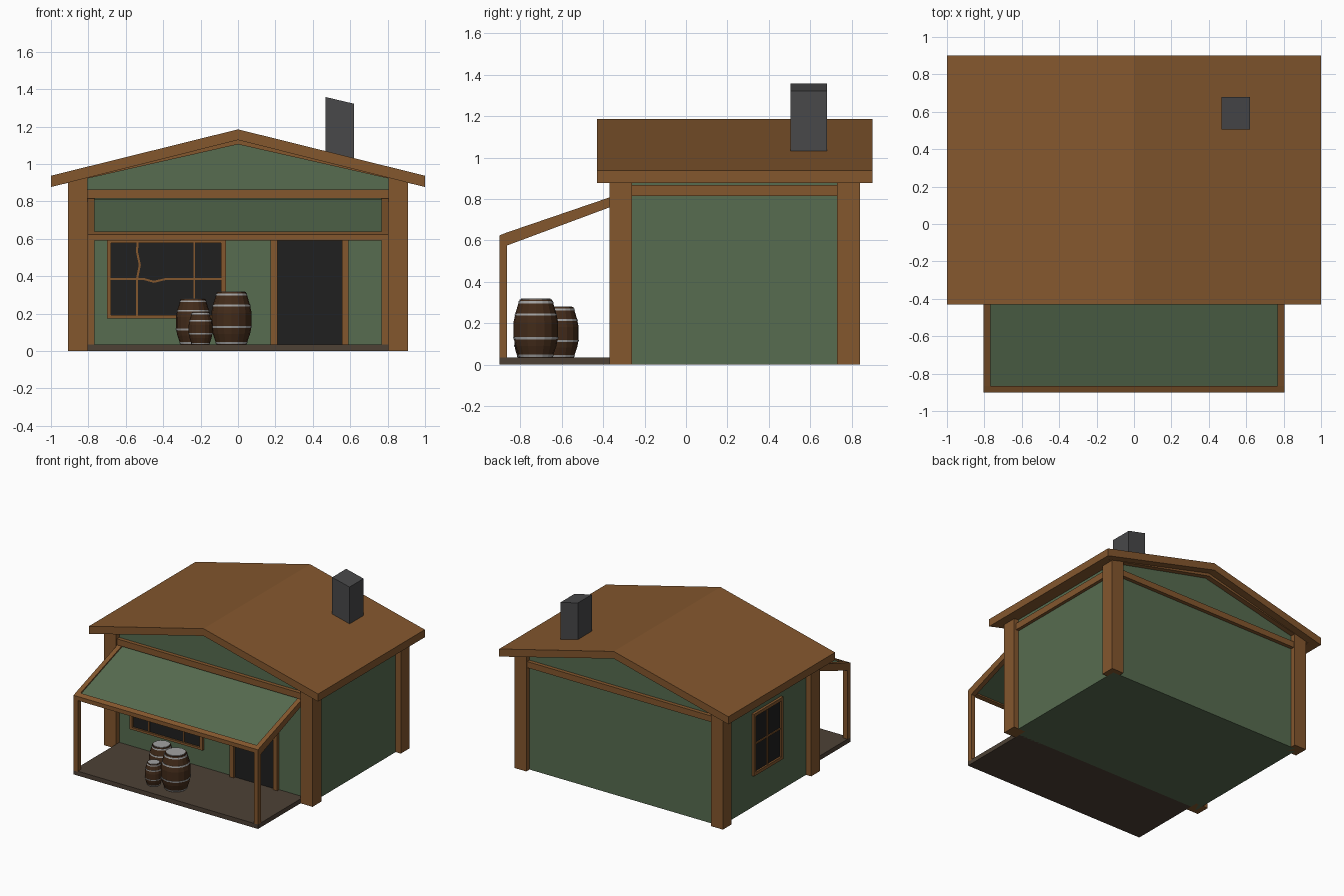
import bpy, bmesh
from math import cos, sin, pi
from mathutils import Vector

if "Cube" in bpy.data.objects:
    bpy.data.objects.remove(bpy.data.objects["Cube"])


def material(name, r, g, b):
    m = bpy.data.materials.new(name)
    m.diffuse_color = (r, g, b, 1)
    m.use_nodes = True
    m.node_tree.nodes["Principled BSDF"].inputs["Base Color"].default_value = m.diffuse_color
    return m


WOOD = material("timber", 0.23, 0.095, 0.027)
GREEN = material("green_plaster", 0.095, 0.15, 0.08)
DARK = material("dark_opening", 0.014, 0.014, 0.014)
DECK = material("deck_boards", 0.075, 0.053, 0.036)
STONE = material("chimney_stone", 0.065, 0.065, 0.068)
STAVE = material("barrel_wood", 0.055, 0.024, 0.010)
IRON = material("hoop_metal", 0.36, 0.36, 0.36)


def finish(name, bm, mat):
    bmesh.ops.recalc_face_normals(bm, faces=bm.faces)
    me = bpy.data.meshes.new(name)
    bm.to_mesh(me)
    bm.free()
    me.materials.append(mat)
    ob = bpy.data.objects.new(name, me)
    bpy.context.collection.objects.link(ob)
    return ob


def prism(name, pts, axis, a, b, mat):
    """Extrude a 2D profile from a to b; axis 'x' takes (y,z) points, 'y' takes (x,z)."""
    bm = bmesh.new()
    at = (lambda p: (a, p[0], p[1])) if axis == 'x' else (lambda p: (p[0], a, p[1]))
    face = bm.faces.new([bm.verts.new(at(p)) for p in pts])
    new = bmesh.ops.extrude_face_region(bm, geom=[face])['geom']
    move = Vector((b - a, 0, 0)) if axis == 'x' else Vector((0, b - a, 0))
    bmesh.ops.translate(bm, vec=move, verts=[v for v in new if isinstance(v, bmesh.types.BMVert)])
    return finish(name, bm, mat)


def box(name, x0, x1, y0, y1, z0, z1, mat):
    return prism(name, [(x0, z0), (x1, z0), (x1, z1), (x0, z1)], 'y', y0, y1, mat)


def strip(name, path, w, y0, y1, mat, upright):
    """Thin bar following a bent path on the front wall."""
    d = (w / 2, 0) if upright else (0, w / 2)
    side_a = [(x + d[0], z + d[1]) for x, z in path]
    side_b = [(x - d[0], z - d[1]) for x, z in reversed(path)]
    return prism(name, side_a + side_b, 'y', y0, y1, mat)


# House body with gable ends
prism("house_walls", [(-.865, 0), (.865, 0), (.865, .912), (0, 1.125), (-.865, .912)],
      'y', -.33, .80, GREEN)

# Roof: bevelled shell, plus the lining that sits behind the front edge
prism("roof", [(-1, .877), (-1, .937), (0, 1.185), (1, .937), (1, .877), (0, 1.128)],
      'y', -.43, .90, WOOD)
prism("roof_lining", [(-1, .878), (0, 1.13), (1, .878), (0, 1.105)], 'y', -.37, .84, WOOD)

# Corner posts and wall-top beams
for sx, side in ((-1, "left"), (1, "right")):
    for y0, end in ((-.37, "front"), (.73, "back")):
        xs = sorted((sx * .805, sx * .91))
        prism(f"{end}_{side}_corner_post",
              [(sx * .805, 0), (sx * .91, 0), (sx * .91, .91), (sx * .805, .935)],
              'y', y0, y0 + .11, WOOD)
    xs = sorted((sx * .85, sx * .89))
    box(f"{side}_wall_beam", *xs, -.27, .74, .815, .868, WOOD)
box("front_gable_beam", -.81, .81, -.36, -.32, .815, .863, WOOD)
box("back_gable_beam", -.81, .81, .79, .83, .815, .863, WOOD)

# Chimney with slanted top
prism("chimney", [(.468, 1.0), (.62, 1.0), (.62, 1.322), (.468, 1.358)], 'y', .505, .68, STONE)

# Porch deck, posts and sloping awning
box("porch_deck", -.805, .805, -.90, -.32, 0, .035, DECK)
for sx, side in ((-1, "left"), (1, "right")):
    xs = sorted((sx * .768, sx * .805))
    box(f"{side}_porch_post", *xs, -.90, -.863, .03, .60, WOOD)
    prism(f"{side}_awning_rail",
          [(-.90, .57), (-.90, .624), (-.865, .638), (-.335, .819), (-.335, .772), (-.865, .575)],
          'x', *xs, WOOD)
prism("awning_front_rail", [(-.90, .592), (-.90, .624), (-.865, .638), (-.865, .597)],
      'x', -.805, .805, WOOD)
prism("awning_panel", [(-.868, .607), (-.868, .627), (-.325, .812), (-.325, .792)],
      'x', -.772, .772, GREEN)

# Front window: pane, frame and bent glazing bars
box("front_window_pane", -.69, -.08, -.336, -.32, .185, .585, DARK)
box("front_window_top", -.70, -.065, -.35, -.32, .577, .60, WOOD)
box("front_window_sill", -.70, -.065, -.35, -.32, .175, .193, WOOD)
box("front_window_left_jamb", -.70, -.678, -.35, -.32, .175, .60, WOOD)
box("front_window_right_jamb", -.09, -.065, -.35, -.32, .175, .60, WOOD)
strip("bent_upright_bar", [(-.54, .19), (-.54, .385), (-.525, .46), (-.54, .53), (-.537, .58)],
      .011, -.343, -.33, WOOD, True)
strip("straight_upright_bar", [(-.235, .19), (-.235, .58)], .008, -.343, -.33, WOOD, True)
strip("bent_cross_bar", [(-.68, .384), (-.50, .384), (-.45, .37), (-.39, .384), (-.08, .384)],
      .011, -.343, -.33, WOOD, False)

# Door opening and frame
box("door_opening", .20, .565, -.337, -.32, .03, .64, DARK)
box("door_left_jamb", .175, .21, -.355, -.32, .03, .67, WOOD)
box("door_right_jamb", .555, .59, -.355, -.32, .03, .67, WOOD)
box("door_lintel", .21, .555, -.355, -.32, .635, .67, WOOD)

# Left wall window
box("side_window_pane", -.871, -.85, .06, .41, .26, .73, DARK)
for n, (y0, y1, z0, z1) in {
        "front_jamb": (.05, .075, .25, .74), "back_jamb": (.39, .415, .25, .74),
        "top": (.05, .415, .715, .74), "sill": (.05, .415, .25, .275)}.items():
    box("side_window_" + n, -.885, -.85, y0, y1, z0, z1, WOOD)
box("side_window_upright_bar", -.878, -.85, .226, .239, .26, .73, WOOD)
box("side_window_cross_bar", -.878, -.85, .06, .41, .489, .501, WOOD)


def lathe(name, profile, x, y, mat, sides=16):
    """Closed faceted solid from (radius, z) rings."""
    bm = bmesh.new()
    rings = [[bm.verts.new((x + r * cos(2 * pi * i / sides), y + r * sin(2 * pi * i / sides), z))
              for i in range(sides)] for r, z in profile]
    for lo, hi in zip(rings, rings[1:]):
        for i in range(sides):
            j = (i + 1) % sides
            bm.faces.new((lo[i], lo[j], hi[j], hi[i]))
    bm.faces.new(rings[0])
    bm.faces.new(rings[-1])
    return finish(name, bm, mat)


SHAPE = [(0, .74), (.2, .92), (.36, 1), (.6, 1), (.78, .90), (1, .72)]


def barrel_radius(t):
    for (t0, r0), (t1, r1) in zip(SHAPE, SHAPE[1:]):
        if t <= t1:
            return r0 + (r1 - r0) * (t - t0) / (t1 - t0)


# Barrels with metal hoops and lids
for size, x, y, r, h in (("large", -.035, -.725, .108, .28),
                         ("medium", -.24, -.61, .092, .243),
                         ("small", -.20, -.765, .064, .172)):
    z = .035
    lathe(size + "_barrel", [(r * k, z + h * t) for t, k in SHAPE], x, y, STAVE)
    for n, t in enumerate((.03, .33, .74, .95)):
        lathe(f"{size}_barrel_hoop_{n + 1}",
              [(r * barrel_radius(t + d) + .002, z + h * (t + d)) for d in (-.02, .02)],
              x, y, IRON)
    lathe(size + "_barrel_lid", [(r * .66, z + h * .98), (r * .66, z + h * 1.015)], x, y, IRON)
